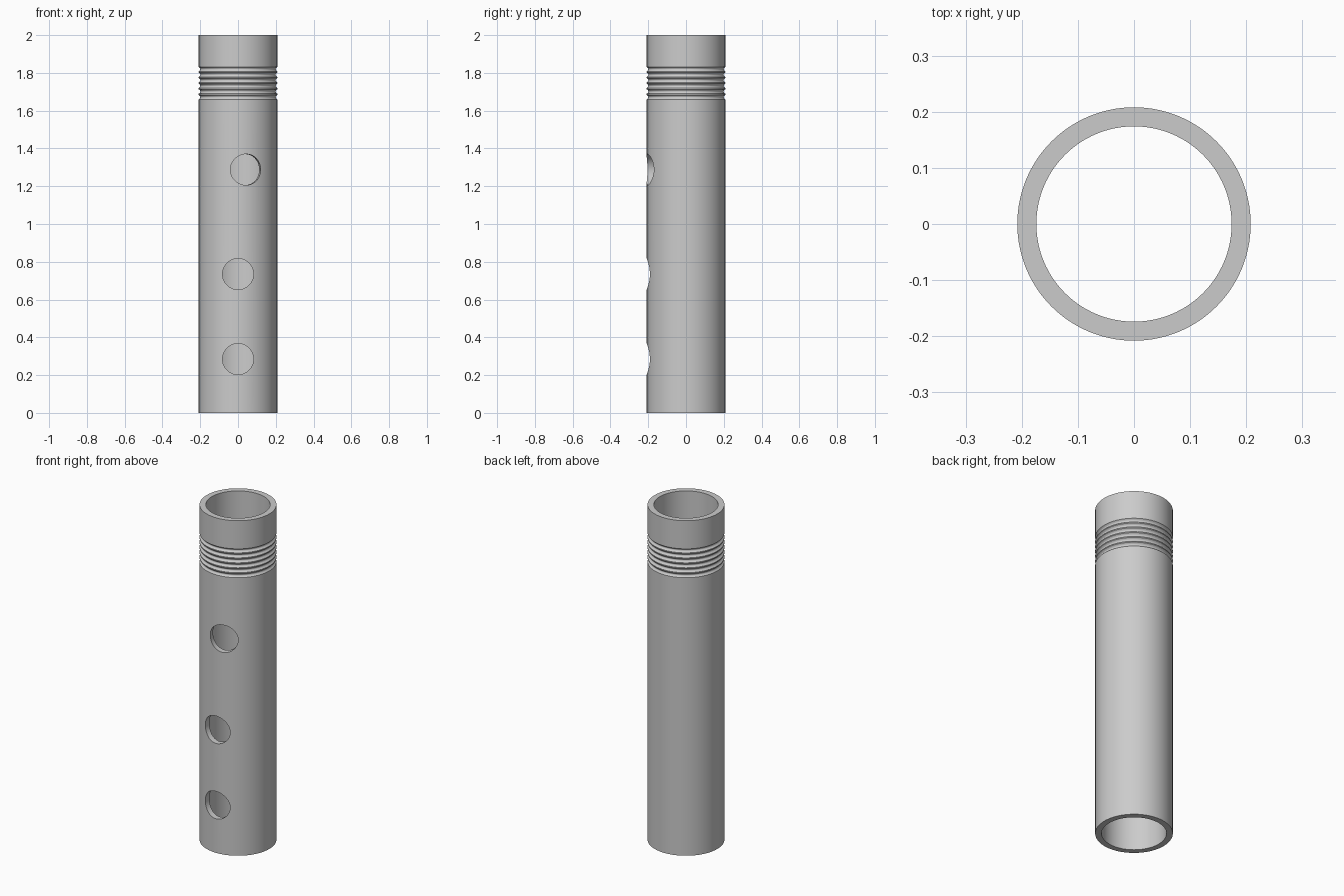
import bpy, bmesh, math
from mathutils import Matrix, Vector

cube = bpy.data.objects.get("Cube")
if cube:
    bpy.data.objects.remove(cube, do_unlink=True)

OUTER, INNER, HEIGHT, SIDES = 0.208, 0.174, 2.0, 128
GROOVE_LOW, GROOVE_HIGH, GROOVES, DEPTH = 1.657, 1.835, 6, 0.009

grey = bpy.data.materials.new("plain grey")
grey.use_nodes = True
grey.diffuse_color = (0.6, 0.6, 0.6, 1)
grey.node_tree.nodes["Principled BSDF"].inputs["Base Color"].default_value = (0.6, 0.6, 0.6, 1)


def make_object(name, bm):
    bmesh.ops.recalc_face_normals(bm, faces=bm.faces)
    mesh = bpy.data.meshes.new(name)
    bm.to_mesh(mesh)
    bm.free()
    mesh.materials.append(grey)
    obj = bpy.data.objects.new(name, mesh)
    bpy.context.collection.objects.link(obj)
    return obj


# Wall profile: plain tube with a band of rounded grooves near the top
profile = [(INNER, 0), (OUTER, 0)]
pitch = (GROOVE_HIGH - GROOVE_LOW) / GROOVES
STEPS = 8
for g in range(GROOVES):
    for s in range(STEPS + 1):
        t = s / STEPS
        z = GROOVE_LOW + pitch * (g + 0.1 + 0.8 * t)
        profile.append((OUTER - DEPTH * math.sin(math.pi * t), z))
profile += [(OUTER, HEIGHT), (INNER, HEIGHT)]

# Spin the profile into the tube
bm = bmesh.new()
rings = []
for i in range(SIDES):
    a = 2 * math.pi * i / SIDES
    rings.append([bm.verts.new((r * math.cos(a), r * math.sin(a), z)) for r, z in profile])
for i, ring in enumerate(rings):
    following = rings[(i + 1) % SIDES]
    for j in range(len(profile)):
        k = (j + 1) % len(profile)
        bm.faces.new((ring[j], following[j], following[k], ring[k]))
tube = make_object("tube", bm)

# Finger holes through the front wall; the top one is turned to the left
bm = bmesh.new()
for z, turn in ((0.285, 0), (0.735, 0), (1.288, 12)):
    place = (Matrix.Rotation(math.radians(turn), 4, 'Z')
             @ Matrix.Translation((0, -0.2, z))
             @ Matrix.Rotation(math.pi / 2, 4, 'X'))
    bmesh.ops.create_cone(bm, cap_ends=True, segments=64, radius1=0.082,
                          radius2=0.082, depth=0.2, matrix=place)
cutter = make_object("hole_cutter", bm)
cutter.hide_render = True

cut = tube.modifiers.new("holes", 'BOOLEAN')
cut.operation = 'DIFFERENCE'
cut.solver = 'EXACT'
cut.object = cutter
bpy.context.view_layer.objects.active = tube
tube.select_set(True)
bpy.ops.object.modifier_apply(modifier=cut.name)
bpy.data.objects.remove(cutter, do_unlink=True)
bpy.ops.object.shade_smooth_by_angle(angle=math.radians(35))
